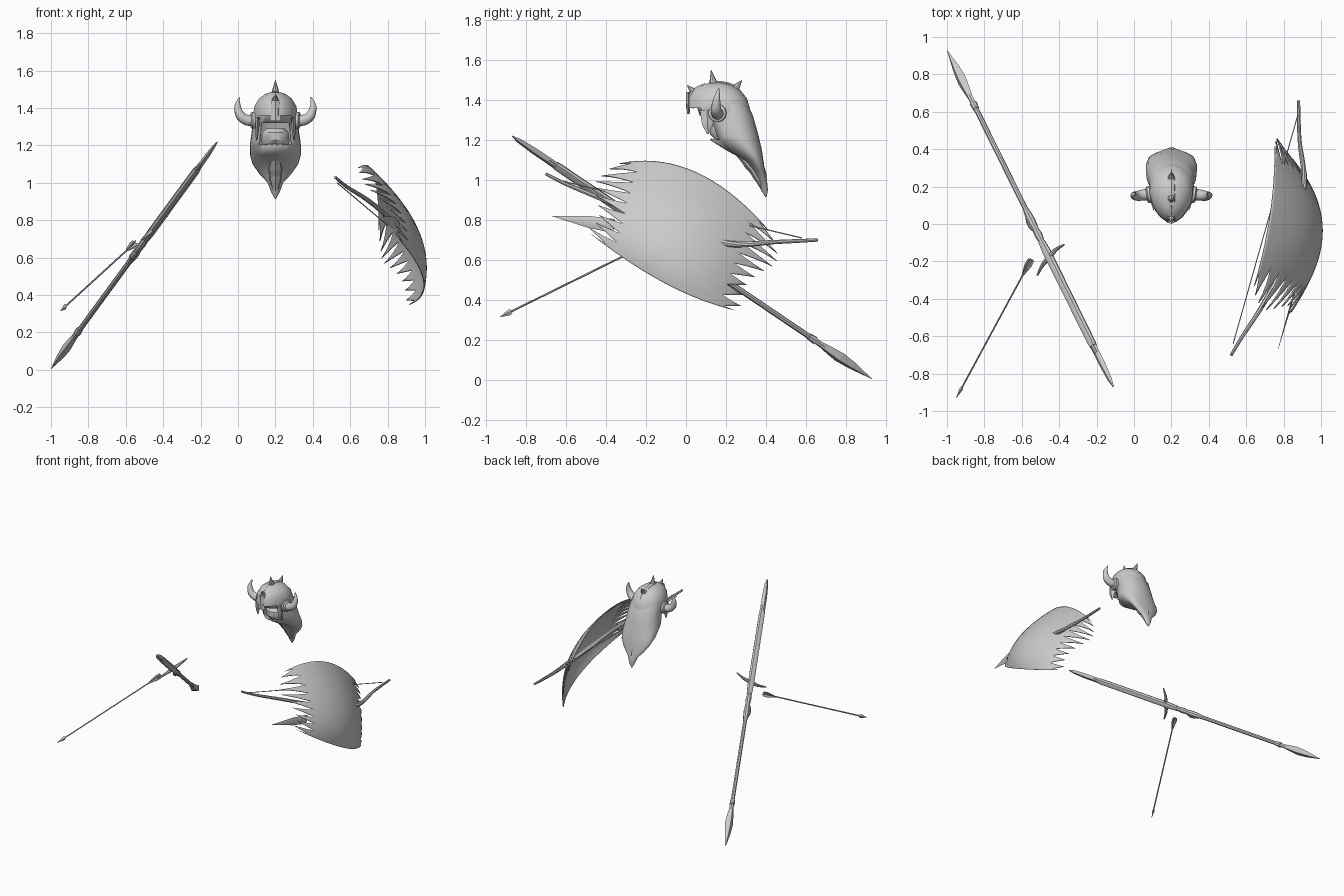
import bpy, bmesh, math
from mathutils import Vector as V

if "Cube" in bpy.data.objects:
    bpy.data.objects.remove(bpy.data.objects["Cube"])

grey = bpy.data.materials.new("plain grey")
grey.use_nodes = True
grey.diffuse_color = (0.6, 0.6, 0.6, 1)
grey.node_tree.nodes["Principled BSDF"].inputs["Base Color"].default_value = (0.6, 0.6, 0.6, 1)


def finish(name, bm, smooth=40, thick=0):
    bmesh.ops.recalc_face_normals(bm, faces=bm.faces)
    me = bpy.data.meshes.new(name)
    bm.to_mesh(me)
    bm.free()
    me.materials.append(grey)
    ob = bpy.data.objects.new(name, me)
    bpy.context.collection.objects.link(ob)
    if thick:
        mod = ob.modifiers.new("thickness", "SOLIDIFY")
        mod.thickness = thick
    if smooth:
        bpy.ops.object.select_all(action="DESELECT")
        bpy.context.view_layer.objects.active = ob
        ob.select_set(True)
        bpy.ops.object.shade_smooth_by_angle(angle=math.radians(smooth))
    return ob


def loft(name, rings, sides=8, smooth=40, thick=0, skip=None, egg=0):
    """Rings are (centre, side axis, other axis, half width, half depth)."""
    bm = bmesh.new()
    loops = []
    angles = [math.tau * i / sides for i in range(sides)]
    for c, u, w, ru, rw in rings:
        loops.append([bm.verts.new(c + u * ru * math.cos(a) * (1 + egg * math.sin(a)) + w * rw * math.sin(a))
                      for a in angles])
    for lo, hi in zip(loops, loops[1:]):
        for i in range(sides):
            j = (i + 1) % sides
            bm.faces.new((lo[i], lo[j], hi[j], hi[i]))
    bm.faces.new(loops[0])
    bm.faces.new(loops[-1])
    if skip:
        gone = [f for f in bm.faces if skip(f.calc_center_median())]
        bmesh.ops.delete(bm, geom=gone, context="FACES")
    return finish(name, bm, smooth, thick)


def rod(name, a, b, stations, side=V((0, 0, 1)), sides=8, smooth=40):
    """Straight part from a to b; stations are (fraction, half width, half depth)."""
    d = (b - a).normalized()
    u = (side - d * side.dot(d)).normalized()
    w = d.cross(u)
    return loft(name, [(a.lerp(b, t), u, w, x, y) for t, x, y in stations], sides, smooth)


def tube(name, pts, radii, sides=8, steps=5):
    """Curved tapering part through the given points."""
    n, rings = len(pts), []
    for i in range((n - 1) * steps + 1):
        k = min(i // steps, n - 2)
        t = i / steps - k
        p0, p1, p2, p3 = pts[max(k - 1, 0)], pts[k], pts[k + 1], pts[min(k + 2, n - 1)]
        p = 0.5 * (2 * p1 + (p2 - p0) * t + (2 * p0 - 5 * p1 + 4 * p2 - p3) * t * t
                   + (3 * p1 - p0 - 3 * p2 + p3) * t ** 3)
        rings.append((p, radii[k] + (radii[k + 1] - radii[k]) * t))
    out = []
    for i, (p, r) in enumerate(rings):
        d = (rings[min(i + 1, len(rings) - 1)][0] - rings[max(i - 1, 0)][0]).normalized()
        u = d.cross(V((0, 1, 0.3))).normalized()
        out.append((p, u, d.cross(u), r, r))
    return loft(name, out, sides)


# Double-ended spear: sword blade at the top, leaf point at the bottom
top, tip = V((-0.11, -0.87, 1.22)), V((-1.0, 0.93, 0.005))
wide = V((0.14, 0.16, 0.134)).normalized()
rod("spear_shaft", top, tip, [(0.1, .014, .014), (0.87, .014, .014)], wide)
rod("spear_sheath", top, tip, [(0.12, .021, .018), (0.13, .023, .02), (0.4, .025, .021), (0.43, .02, .018)], wide)
rod("spear_blade", top, tip, [(0, .004, .002), (0.02, .015, .008), (0.06, .021, .013), (0.14, .022, .014)], wide, 4, 0)
rod("spear_point", top, tip, [(0.835, .016, .016), (0.86, .018, .016), (0.885, .027, .021),
                              (0.91, .034, .024), (0.945, .026, .018), (1, .001, .001)], wide, 4, 0)
rod("spear_collar", top, tip, [(0.825, .017, .017), (0.842, .02, .02)], wide)
rod("spear_grip", top, tip, [(0.43, .016, .016), (0.45, .022, .02), (0.47, .018, .017),
                             (0.49, .022, .022), (0.51, .02, .02), (0.53, .014, .014)], wide)
hub = top.lerp(tip, 0.385)
along = (tip - top).normalized()
tube("spear_guard", [hub - wide * .13 - along * .02, hub - wide * .06, hub, hub + wide * .06,
                     hub + wide * .13 - along * .02], [.004, .011, .016, .011, .004])
knob = top.lerp(tip, 0.49) - wide * .02
rod("spear_knob", knob - along * .05, knob + along * .05,
    [(0, .004, .004), (.3, .014, .014), (.7, .014, .014), (1, .004, .004)], wide)

# Arrow
nock, head = V((-0.55, -0.19, 0.68)), V((-0.95, -0.93, 0.315))
rod("arrow_shaft", nock, head, [(0, .005, .005), (0.95, .005, .005)], sides=6)
rod("arrow_head", nock, head, [(0.92, .006, .006), (0.935, .016, .009), (1, .001, .001)], sides=4, smooth=0)
for i in range(3):
    a = math.tau * i / 3
    side = V((math.cos(a), 0.3 * math.sin(a), math.sin(a)))
    rod("arrow_feather_%d" % (i + 1), nock, head,
        [(0, .018, .0015), (0.04, .02, .0015), (0.13, .003, .0015)], side, 4, 0)

# Ragged curved shell: a patch through nine points with toothed ends
patch = [[V((.64, -.35, 1.08)), V((.73, .05, 1.04)), V((.755, .43, .73))],
         [V((.78, -.42, .91)), V((.965, -.03, .74)), V((.84, .36, .56))],
         [V((.83, -.49, .74)), V((.995, -.10, .48)), V((.91, .26, .345))]]


def blend(p, t):
    return p[0] * (2 * t - 1) * (t - 1) + p[1] * 4 * t * (1 - t) + p[2] * t * (2 * t - 1)


def inset(v, count, depth):
    s = v * count
    reach = 1 - abs(2 * (s % 1) - 1)
    return depth - (depth + 0.03 + 0.05 * math.sin(7 * int(s))) * reach


rows, cols = 72, 18
bm = bmesh.new()
grid = []
for r in range(rows + 1):
    v = r / rows
    start, end = inset(v, 9, 0.16), 1 - inset(v, 9, 0.14)
    if r in (0, rows):
        start, end = 0.02, 0.98
    grid.append([bm.verts.new(blend([blend(row, start + (end - start) * c / cols) for row in patch], v))
                 for c in range(cols + 1)])
for r in range(rows):
    for c in range(cols):
        bm.faces.new((grid[r][c], grid[r][c + 1], grid[r + 1][c + 1], grid[r + 1][c]))
finish("ragged_shell", bm, 60, 0.006)
rod("shell_spike", V((.86, -.36, .77)), V((.77, -.67, .82)), [(0, .035, .005), (.4, .03, .005), (1, .001, .001)], sides=6)

# Bow and its string
tube("bow_limbs", [V((.52, -.70, 1.03)), V((.58, -.6, .98)), V((.69, -.43, .91)), V((.80, -.22, .82)),
                   V((.865, -.02, .74)), V((.91, .22, .68)), V((.885, .45, .69)), V((.88, .66, .70))],
     [.008, .010, .013, .014, .019, .016, .011, .008])
rod("bow_string", V((.53, -.64, 1.0)), V((.875, .58, .71)), [(0, .003, .003), (1, .003, .003)], sides=6)

# Hooded head tapering back into a tail; ring rows are height, front, back, half width
X, Y, Z = V((1, 0, 0)), V((0, 1, 0)), V((0, 0, 1))
hood_rows = [(.915, .397, .403, .003), (.95, .375, .41, .022), (1.0, .36, .405, .04), (1.05, .335, .395, .085),
             (1.1, .29, .387, .118), (1.15, .2, .38, .132), (1.2, .12, .368, .132), (1.22, .1, .364, .13),
             (1.27, .085, .35, .123), (1.32, .07, .336, .117), (1.38, .05, .308, .108), (1.44, .05, .27, .085)]


def hoops(table):
    return [(V((.2, (f + b) / 2, z)), X, Y, hw, (b - f) / 2) for z, f, b, hw in table]


loft("hood", hoops(hood_rows), 20, 50, 0.008,
     lambda c: 1.21 < c.z < 1.33 and c.y < 0.17 and abs(c.x - .2) < 0.085, 0.28)
loft("lower_face", hoops([(1.19, .16, .28, .07), (1.23, .12, .28, .075), (1.27, .12, .28, .07), (1.29, .14, .28, .05)]), 12)
tube("front_tail", [V((.2, .24, 1.17)), V((.2, .33, 1.09)), V((.2, .37, 1.02)), V((.2, .4, .92))], [.02, .045, .035, .002])

# Helmet dome with rim, ridge and nose guard
loft("helmet", hoops([(1.325, .03, .325, .116), (1.36, .008, .32, .119), (1.41, .01, .304, .112),
                      (1.45, .035, .268, .088), (1.475, .07, .23, .055), (1.488, .13, .18, .015)]), 20, 50,
     skip=lambda c: c.z < 1.33 or (c.z < 1.35 and c.y < .08 and abs(c.x - .2) < 0.08), egg=0.15)
tube("helmet_ridge", [V((.2, .02, 1.36)), V((.2, .026, 1.41)), V((.2, .054, 1.44)), V((.2, .14, 1.472)),
                      V((.2, .23, 1.456)), V((.2, .29, 1.4))], [.02, .022, .024, .024, .024, .016], 8)
rod("nose_guard", V((.2, .012, 1.44)), V((.2, .012, 1.33)), [(0, .02, .012), (.5, .025, .012), (1, .03, .006)], X, 4, 0)
for name, a, b in (("top_spike", (.2, .14, 1.47), (.2, .125, 1.55)), ("back_spike", (.2, .24, 1.45), (.2, .28, 1.5)),
                   ("front_spike", (.2, .05, 1.43), (.2, .005, 1.475))):
    rod(name, V(a), V(b), [(0, .024, .024), (.3, .018, .018), (1, .001, .001)], X)

# Horns, horn rings and cheek plates on both sides
for name, s in (("left", 1), ("right", -1)):
    pts = [(.1, .16, 1.335), (.15, .155, 1.335), (.187, .15, 1.36), (.202, .155, 1.41), (.19, .165, 1.46)]
    tube(name + "_horn", [V((.2 + s * x, y, z)) for x, y, z in pts], [.032, .03, .026, .017, .001], 10)
    rod(name + "_horn_ring", V((.2 + s * .1, .16, 1.335)), V((.2 + s * .133, .155, 1.335)),
        [(0, .045, .045), (.8, .045, .045), (1, .036, .036)], Z, 12)
    rod(name + "_cheek_plate", V((.2 + s * .095, .105, 1.35)), V((.2 + s * .1, .11, 1.23)),
        [(0, .035, .012), (.6, .028, .01), (1, .004, .004)], Y, 4, 0)
